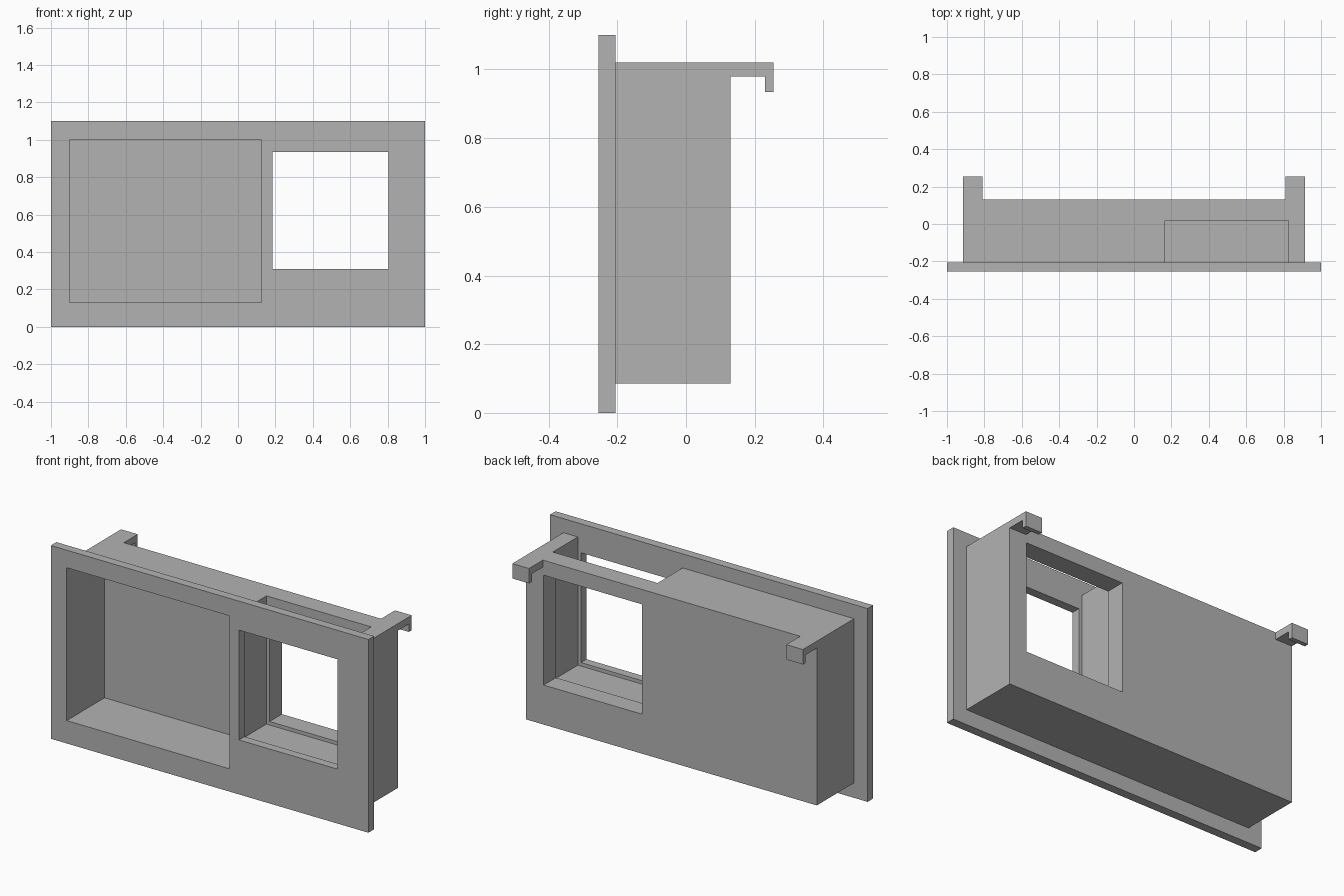
import bpy, bmesh

cube = bpy.data.objects.get("Cube")
if cube:
    bpy.data.objects.remove(cube, do_unlink=True)

grey = bpy.data.materials.new("plain grey")
grey.use_nodes = True
grey.diffuse_color = (0.45, 0.45, 0.45, 1)
grey.node_tree.nodes["Principled BSDF"].inputs["Base Color"].default_value = (0.45, 0.45, 0.45, 1)


def prism(name, x0, x1, profile):
    """Extrude a closed (y, z) profile from x0 to x1."""
    bm = bmesh.new()
    face = bm.faces.new([bm.verts.new((x0, y, z)) for y, z in profile])
    out = bmesh.ops.extrude_face_region(bm, geom=[face])["geom"]
    moved = [v for v in out if isinstance(v, bmesh.types.BMVert)]
    bmesh.ops.translate(bm, verts=moved, vec=(x1 - x0, 0, 0))
    bmesh.ops.recalc_face_normals(bm, faces=bm.faces)
    mesh = bpy.data.meshes.new(name)
    bm.to_mesh(mesh)
    bm.free()
    mesh.materials.append(grey)
    obj = bpy.data.objects.new(name, mesh)
    bpy.context.collection.objects.link(obj)
    return obj


def box(name, x0, x1, y0, y1, z0, z1):
    return prism(name, x0, x1, [(y0, z0), (y1, z0), (y1, z1), (y0, z1)])


def combine(target, tool, operation):
    """Apply a boolean to the target and discard the tool."""
    mod = target.modifiers.new(tool.name, "BOOLEAN")
    mod.operation, mod.object, mod.solver = operation, tool, "EXACT"
    bpy.context.view_layer.update()
    graph = bpy.context.evaluated_depsgraph_get()
    mesh = bpy.data.meshes.new_from_object(target.evaluated_get(graph))
    target.modifiers.clear()
    target.data = mesh
    bpy.data.objects.remove(tool, do_unlink=True)


BACK = 0.13          # rear of the housing
TOP = 1.02           # top of the housing
PLATE_BACK = -0.205  # rear of the front plate

# Front plate with the housing behind it
frame = box("window_frame_housing", -1, 1, -0.255, PLATE_BACK, 0, 1.1)
combine(frame, box("housing", -0.915, 0.915, -0.23, BACK, 0.085, TOP), "UNION")

# Hooked arms at both rear upper corners
hook = [(0.05, TOP), (0.255, TOP), (0.255, 0.935), (0.23, 0.935), (0.23, 0.98), (0.05, 0.98)]
for side, x in (("right", -0.915), ("left", 0.81)):
    combine(frame, prism(side + "_hook", x, x + 0.105, hook), "UNION")

# Wide recess, open to the front
combine(frame, box("recess", -0.9, 0.125, -0.4, 0.085, 0.13, 1.0), "DIFFERENCE")
# Panel slot, open to the top behind the plate
combine(frame, box("slot", 0.165, 0.825, PLATE_BACK, 0.02, 0.29, 1.3), "DIFFERENCE")
# Window through the plate and the rear wall
combine(frame, box("window", 0.185, 0.805, -0.4, 0.4, 0.31, 0.935), "DIFFERENCE")

# Merge leftover coplanar faces
bm = bmesh.new()
bm.from_mesh(frame.data)
bmesh.ops.remove_doubles(bm, verts=bm.verts, dist=0.0001)
bmesh.ops.dissolve_limit(bm, angle_limit=0.01, verts=bm.verts, edges=bm.edges)
bm.to_mesh(frame.data)
bm.free()
